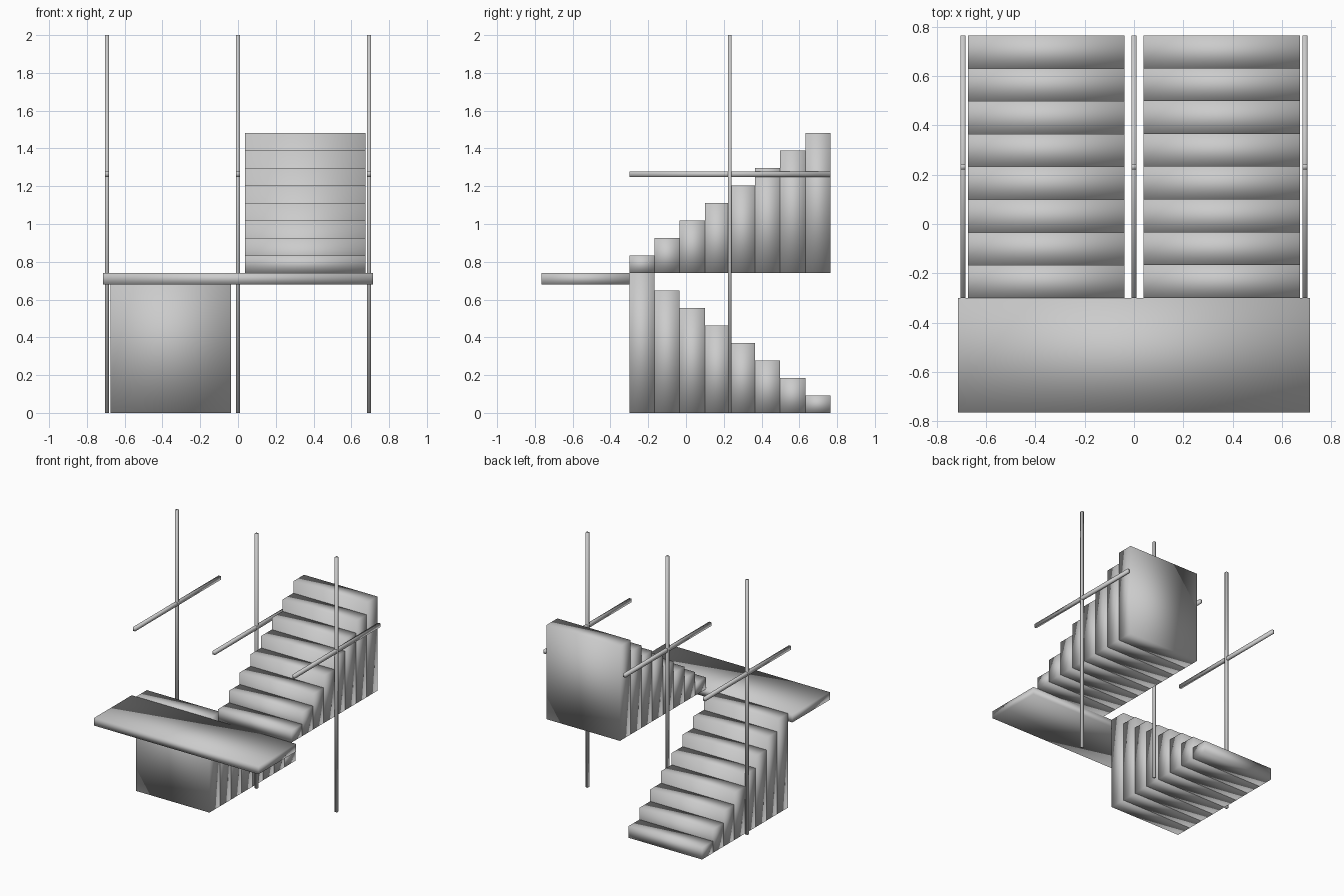
import bpy

if "Cube" in bpy.data.objects:
    bpy.data.objects.remove(bpy.data.objects["Cube"])

STEPS = 8
RISE = 0.0926
BACK, EDGE, FRONT = 0.765, -0.30, -0.765
RUN = (BACK - EDGE) / STEPS
FLOOR = STEPS * RISE


def box(name, x, y, z):
    """Smooth-shaded box from (min, max) ranges on each axis."""
    bpy.ops.mesh.primitive_cube_add(size=1, location=[(a + b) / 2 for a, b in (x, y, z)])
    ob = bpy.context.object
    ob.name = name
    ob.scale = [b - a for a, b in (x, y, z)]
    bpy.ops.object.transform_apply(location=False, rotation=False, scale=True)
    bpy.ops.object.shade_smooth()
    return ob


# Half landing
box("landing", (-0.714, 0.714), (FRONT, EDGE), (0.68, FLOOR))

for i in range(STEPS):
    top = (i + 1) * RISE
    # Lower flight climbs from the back to the landing
    y = BACK - i * RUN
    box(f"lower_step_{i + 1}", (-0.675, -0.038), (y - RUN, y), (0, top))
    # Upper flight climbs from the landing to the back
    y = EDGE + i * RUN
    box(f"upper_step_{i + 1}", (0.038, 0.675), (y, y + RUN), (FLOOR, FLOOR + top))

# Three posts, each carrying a level handrail
for side, x in (("left", -0.694), ("middle", 0), ("right", 0.694)):
    span = (x - 0.01, x + 0.01)
    box(f"{side}_post", span, (0.222, 0.242), (0, 2))
    box(f"{side}_handrail", span, (EDGE, BACK), (1.25, 1.278))
